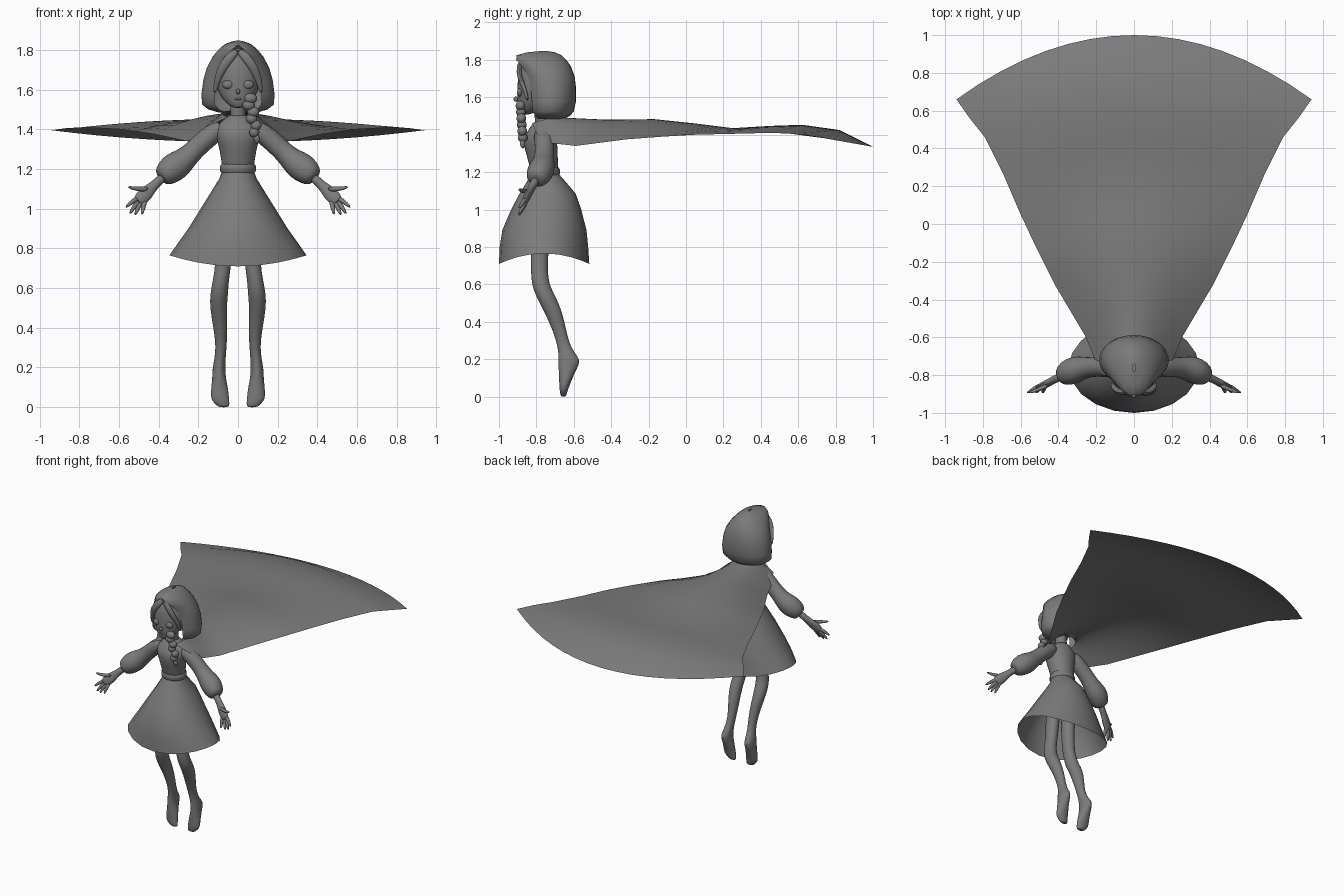
import bpy, math
from mathutils import Vector

mat = bpy.data.materials.new("charcoal_grey")
mat.diffuse_color = (0.2, 0.2, 0.2, 1)


def make(name, verts, faces, subsurf=0):
    me = bpy.data.meshes.new(name)
    me.from_pydata(verts, [], faces)
    me.materials.append(mat)
    ob = bpy.data.objects.new(name, me)
    bpy.context.collection.objects.link(ob)
    bpy.ops.object.select_all(action='DESELECT')
    ob.select_set(True)
    bpy.context.view_layer.objects.active = ob
    bpy.ops.object.mode_set(mode='EDIT')
    bpy.ops.mesh.select_all(action='SELECT')
    bpy.ops.mesh.normals_make_consistent(inside=False)
    bpy.ops.object.mode_set(mode='OBJECT')
    bpy.ops.object.shade_smooth_by_angle(angle=math.radians(50))
    if subsurf:
        ob.modifiers.new("smooth", 'SUBSURF').levels = subsurf
        ob.modifiers["smooth"].render_levels = subsurf
    return ob


def skin(name, rows, closed=True, caps=True, subsurf=0):
    """Bridge equal-length rows of points into a surface."""
    n = len(rows[0])
    verts = [p for r in rows for p in r]
    faces = []
    for i in range(len(rows) - 1):
        for j in range(n if closed else n - 1):
            k = (j + 1) % n
            faces.append((i * n + j, i * n + k, (i + 1) * n + k, (i + 1) * n + j))
    if caps:
        faces.append(tuple(range(n)))
        faces.append(tuple(range((len(rows) - 1) * n, len(rows) * n)))
    return make(name, verts, faces, subsurf)


def loft(name, rings, n=16, **kw):
    """Horizontal elliptical rings: x, y, z, x radius, y radius."""
    rows = []
    for x, y, z, rx, ry in rings:
        rows.append([(x + rx * math.cos(t), y + ry * math.sin(t), z)
                     for t in (2 * math.pi * j / n for j in range(n))])
    return skin(name, rows, **kw)


def tube(name, path, s=1, n=10, subsurf=1):
    """Tube along a path: x, y, z, in-plane radius, depth radius."""
    pts = [Vector((p[0] * s, p[1], p[2])) for p in path]
    rows = []
    for i, p in enumerate(pts):
        d = (pts[min(i + 1, len(pts) - 1)] - pts[max(i - 1, 0)]).normalized()
        a = d.cross(Vector((0, 1, 0))).normalized()
        b = a.cross(d).normalized()
        rows.append([p + a * path[i][3] * math.cos(t) + b * path[i][4] * math.sin(t)
                     for t in (2 * math.pi * j / n for j in range(n))])
    return skin(name, rows, subsurf=subsurf)


def ball(name, loc, scale):
    rings = []
    for i in range(9):
        a = math.pi * (0.03 + 0.94 * i / 8)
        rings.append((loc[0], loc[1], loc[2] - scale[2] * math.cos(a),
                      scale[0] * math.sin(a), scale[1] * math.sin(a)))
    return loft(name, rings, 12)


# Torso, neck and belt
loft("torso", [(0, -.755, 1.16, .08, .072), (0, -.76, 1.24, .084, .078),
               (0, -.775, 1.32, .10, .09), (0, -.78, 1.38, .118, .092),
               (0, -.77, 1.42, .11, .078), (0, -.765, 1.455, .065, .06),
               (0, -.765, 1.48, .035, .035)], subsurf=1)
loft("neck", [(0, -.765, 1.43, .04, .04), (0, -.775, 1.56, .036, .038)])
loft("belt", [(0, -.757, 1.18, .083, .075), (0, -.757, 1.19, .09, .082),
              (0, -.757, 1.215, .09, .082), (0, -.757, 1.225, .083, .077)])

# Open skirt whose hem dips at front and back
rows = []
for z, front, back, rx, dip in [(1.195, -.825, -.685, .078, 0), (1.15, -.85, -.645, .095, 0),
                                (1.085, -.89, -.59, .135, 0), (1.0, -.935, -.56, .188, 0),
                                (.90, -.982, -.532, .25, .01), (.83, -.996, -.523, .30, .03),
                                (.765, -1.0, -.517, .345, .056)]:
    cy, ry = (front + back) / 2, (back - front) / 2
    rows.append([(rx * math.cos(t), cy + ry * math.sin(t), z - dip * math.sin(t) ** 2)
                 for t in (math.pi * j / 10 for j in range(20))])
skin("skirt", rows, caps=False)

# Head and face
loft("head", [(0, -.865, 1.505, .022, .025), (0, -.84, 1.53, .062, .06),
              (0, -.81, 1.58, .102, .095), (0, -.80, 1.65, .118, .105),
              (0, -.79, 1.72, .115, .11), (0, -.785, 1.775, .088, .09),
              (0, -.78, 1.81, .04, .05)], subsurf=1)
ball("nose", (0, -.908, 1.59), (.011, .014, .014))
ball("mouth", (0, -.896, 1.553), (.02, .008, .006))

# Hood: arcs around the back of the head, closing towards the crown
rows = []
for z, back, front, rx, amax in [(1.485, -.66, -.81, .10, 140), (1.50, -.62, -.83, .15, 140),
                                 (1.525, -.60, -.85, .182, 140), (1.58, -.588, -.855, .184, 140),
                                 (1.65, -.588, -.86, .175, 141), (1.71, -.595, -.87, .158, 144),
                                 (1.765, -.615, -.895, .128, 150), (1.80, -.64, -.915, .10, 162),
                                 (1.825, -.665, -.905, .072, 179), (1.84, -.70, -.85, .04, 180),
                                 (1.847, -.74, -.78, .008, 180)]:
    cy, ry = (back + front) / 2, (back - front) / 2
    rows.append([(rx * math.sin(t), cy + ry * math.cos(t), z)
                 for t in (math.radians(amax) * (j / 12 - 1) for j in range(25))])
skin("hood", rows, closed=False, caps=False)

# Braid over one shoulder
for i in range(6):
    f = i / 5
    ball(f"braid_knot_{i}", (.055 + .035 * f + .008 * (-1) ** i, -.885 + .012 * f, 1.555 - .17 * f),
         (.034 - .008 * f, .026, .027))
tube("braid_end", [(.09, -.875, 1.375, .012, .012), (.095, -.875, 1.35, .02, .018),
                   (.098, -.87, 1.325, .006, .006)])

for s, side in ((1, "left"), (-1, "right")):
    # Fringe and eyes
    tube(f"fringe_{side}", [(.0, -.875, 1.80, .016, .012), (.04, -.895, 1.765, .026, .014),
                            (.08, -.892, 1.71, .024, .014), (.105, -.865, 1.65, .018, .012),
                            (.118, -.845, 1.58, .008, .008)], s)
    ball(f"eye_{side}", (.05 * s, -.888, 1.625), (.03, .015, .022))

    # Leg with the foot pointing down
    loft(f"leg_{side}", [(.062 * s, -.765, 1.05, .045, .055), (.068 * s, -.78, .85, .046, .052),
                         (.073 * s, -.785, .72, .040, .046), (.088 * s, -.783, .63, .041, .046),
                         (.095 * s, -.768, .57, .046, .050), (.10 * s, -.73, .50, .043, .053),
                         (.088 * s, -.69, .40, .036, .042), (.084 * s, -.662, .30, .027, .032),
                         (.092 * s, -.640, .235, .029, .042), (.096 * s, -.622, .195, .033, .062),
                         (.096 * s, -.632, .15, .034, .050), (.092 * s, -.645, .09, .044, .034),
                         (.092 * s, -.653, .04, .048, .024), (.078 * s, -.655, .015, .036, .018),
                         (.072 * s, -.655, -.002, .026, .012)], subsurf=1)

    # Sleeve with a puffed lower half
    tube(f"sleeve_{side}", [(.07, -.765, 1.415, .04, .05), (.12, -.76, 1.385, .055, .055),
                            (.19, -.755, 1.325, .052, .052), (.25, -.76, 1.265, .054, .055),
                            (.29, -.765, 1.23, .072, .07), (.335, -.78, 1.20, .076, .074),
                            (.375, -.80, 1.165, .060, .06), (.39, -.806, 1.153, .036, .036)], s, 14)
    # Hand
    tube(f"hand_{side}", [(.37, -.80, 1.165, .026, .026), (.41, -.818, 1.13, .023, .022),
                          (.435, -.83, 1.105, .028, .02), (.465, -.848, 1.075, .04, .019),
                          (.495, -.862, 1.045, .036, .016), (.505, -.866, 1.035, .026, .012)], s)
    for i, (bx, bz, tx, tz) in enumerate([(.45, 1.10, .558, 1.11), (.495, 1.06, .568, 1.005),
                                          (.495, 1.045, .547, .972), (.485, 1.04, .52, .965),
                                          (.468, 1.045, .485, .968)]):
        mx, mz = (bx + tx) / 2, (bz + tz) / 2 - (.008 if i == 0 else -.004)
        tube(f"finger_{side}_{i}", [(bx, -.852, bz, .015, .014), (mx, -.875, mz, .013, .012),
                                    (tx, -.895, tz, .007, .007)], s, 8)

# Cape: neck wrap, then rows flaring back to a curved hem
U = [j / 8 - 1 for j in range(17)]
rows = [[(.085 * math.sin(2.5 * u), -.755 + .085 * math.cos(2.5 * u), 1.495 - .035 * u * u) for u in U]]
for cy, cz, ex, ey, ez in [(-.63, 1.49, .165, -.80, 1.41), (-.53, 1.485, .205, -.72, 1.355),
                           (-.42, 1.48, .26, -.59, 1.34), (-.17, 1.483, .42, -.32, 1.375),
                           (.05, 1.46, .52, -.12, 1.39), (.25, 1.435, .60, .05, 1.40),
                           (.45, 1.447, .69, .26, 1.405), (.62, 1.453, .79, .46, 1.41),
                           (.82, 1.425, .87, .56, 1.405), (1.0, 1.335, .94, .66, 1.395)]:
    rows.append([(ex * u, cy + (ey - cy) * u * u, cz + (ez - cz) * u * u) for u in U])
skin("cape", rows, closed=False, caps=False)
